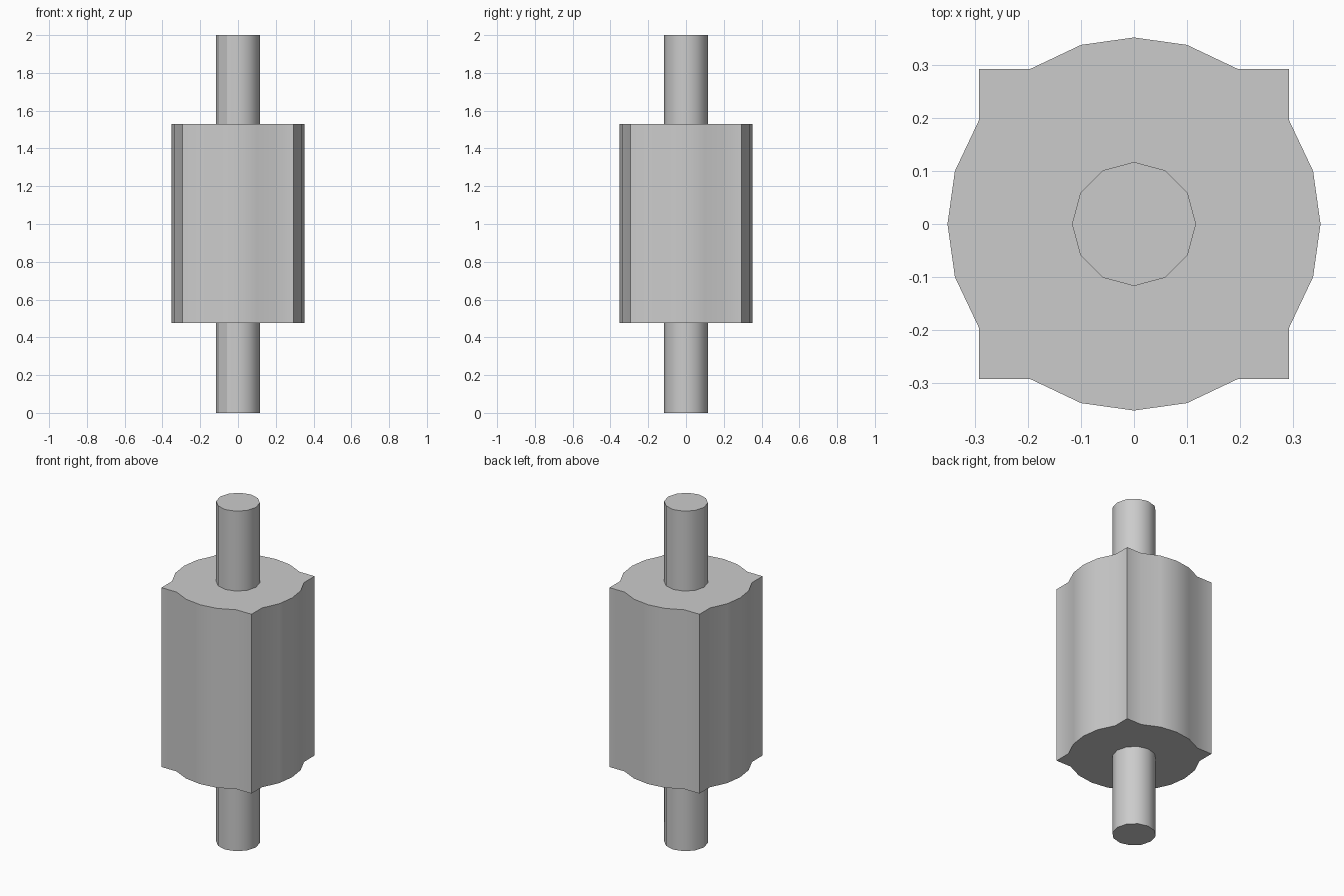
import bpy
import bmesh
import math
from mathutils import Matrix, Vector

if "Cube" in bpy.data.objects:
    bpy.data.objects.remove(bpy.data.objects["Cube"], do_unlink=True)

# Single plain grey
grey = bpy.data.materials.new("plain_grey")
grey.use_nodes = True
color = (0.6, 0.6, 0.6, 1.0)
grey.diffuse_color = color
grey.node_tree.nodes["Principled BSDF"].inputs["Base Color"].default_value = color


def prism(name, outline, bottom, top):
    """Extrude a closed outline between two heights."""
    bm = bmesh.new()
    base = bm.faces.new([bm.verts.new((p.x, p.y, bottom)) for p in outline])
    result = bmesh.ops.extrude_face_region(bm, geom=[base], use_keep_orig=True)
    moved = [v for v in result["geom"] if isinstance(v, bmesh.types.BMVert)]
    bmesh.ops.translate(bm, verts=moved, vec=(0, 0, top - bottom))
    bmesh.ops.recalc_face_normals(bm, faces=bm.faces)
    mesh = bpy.data.meshes.new(name)
    bm.to_mesh(mesh)
    bm.free()
    mesh.materials.append(grey)
    obj = bpy.data.objects.new(name, mesh)
    bpy.context.collection.objects.link(obj)
    bpy.ops.object.select_all(action="DESELECT")
    obj.select_set(True)
    bpy.context.view_layer.objects.active = obj
    bpy.ops.object.shade_smooth_by_angle(angle=math.radians(30))
    return obj


# Body: one bulged side with a square corner, repeated four times
side = [(0.293, 0.293), (0.195, 0.293), (0.1, 0.338),
        (0, 0.352), (-0.1, 0.338), (-0.195, 0.293)]
body_outline = [Matrix.Rotation(k * math.pi / 2, 2) @ Vector(p)
                for k in range(4) for p in side]
prism("body", body_outline, 0.475, 1.53)

# Shaft: twelve-sided rod running through the body
shaft_outline = [Matrix.Rotation(k * math.tau / 12, 2) @ Vector((0.117, 0))
                 for k in range(12)]
prism("shaft", shaft_outline, 0, 2)
